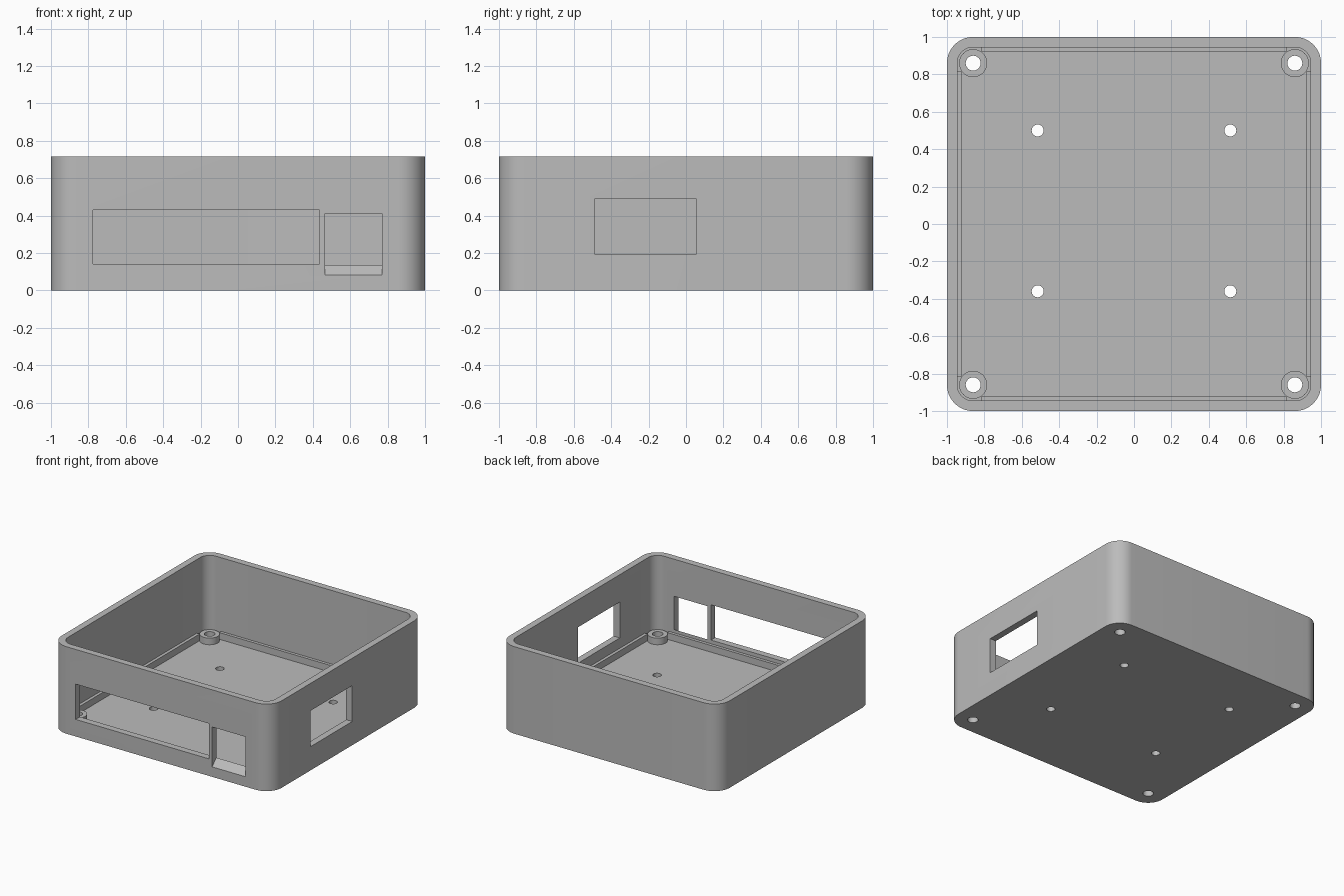
import bpy, bmesh, math

if "Cube" in bpy.data.objects:
    bpy.data.objects.remove(bpy.data.objects["Cube"], do_unlink=True)

HEIGHT, WALL, FLOOR, RIM_R = 0.715, 0.055, 0.055, 0.14
POST, POST_TOP = 0.86, 0.11
SIGNS = [(-1, -1), (1, -1), (1, 1), (-1, 1)]

grey = bpy.data.materials.new("plain grey")
grey.use_nodes = True
colour = (0.5, 0.5, 0.5, 1)
grey.diffuse_color = colour
grey.node_tree.nodes["Principled BSDF"].inputs["Base Color"].default_value = colour


def prism(name, points, offset):
    """Extrude a closed 3D outline along an offset."""
    bm = bmesh.new()
    face = bm.faces.new([bm.verts.new(p) for p in points])
    out = bmesh.ops.extrude_face_region(bm, geom=[face])
    moved = [v for v in out["geom"] if isinstance(v, bmesh.types.BMVert)]
    bmesh.ops.translate(bm, verts=moved, vec=offset)
    bmesh.ops.recalc_face_normals(bm, faces=bm.faces)
    mesh = bpy.data.meshes.new(name)
    bm.to_mesh(mesh)
    bm.free()
    mesh.materials.append(grey)
    obj = bpy.data.objects.new(name, mesh)
    bpy.context.collection.objects.link(obj)
    return obj


def rounded(name, half, radius, z0, z1, steps=12):
    pts = []
    for i, (sx, sy) in enumerate(SIGNS):
        for k in range(steps + 1):
            a = math.pi + (i + k / steps) * math.pi / 2
            pts.append((sx * (half - radius) + radius * math.cos(a),
                        sy * (half - radius) + radius * math.sin(a), z0))
    return prism(name, pts, (0, 0, z1 - z0))


def cylinder(name, x, y, r, z0, z1, n=32):
    ring = [(x + r * math.cos(k * math.tau / n), y + r * math.sin(k * math.tau / n), z0)
            for k in range(n)]
    return prism(name, ring, (0, 0, z1 - z0))


def box(name, x0, x1, y0, y1, z0, z1):
    return prism(name, [(x0, y0, z0), (x1, y0, z0), (x1, y1, z0), (x0, y1, z0)],
                 (0, 0, z1 - z0))


def cut(obj, cutter, remove=True):
    mod = obj.modifiers.new("cut", 'BOOLEAN')
    mod.operation, mod.solver, mod.object = 'DIFFERENCE', 'EXACT', cutter
    bpy.context.view_layer.objects.active = obj
    bpy.ops.object.modifier_apply(modifier=mod.name)
    if remove:
        bpy.data.objects.remove(cutter, do_unlink=True)


def smooth(obj):
    bpy.ops.object.select_all(action='DESELECT')
    obj.select_set(True)
    bpy.context.view_layer.objects.active = obj
    bpy.ops.object.shade_smooth_by_angle(angle=math.radians(30))


# Open tray
tray = rounded("tray", 1, RIM_R, 0, HEIGHT)
cut(tray, rounded("cavity_cutter", 1 - WALL, RIM_R - WALL, FLOOR, 1))

# Wall openings: wide front slot, front port with sloped sill, side port
cut(tray, box("slot_cutter", -0.775, 0.435, -1.1, -0.9, 0.14, 0.43))
sill = [(0.465, -1.05, 0.032), (0.465, -0.9, 0.182), (0.465, -0.9, 0.41), (0.465, -1.05, 0.41)]
cut(tray, prism("port_cutter", sill, (0.305, 0, 0)))
cut(tray, box("side_cutter", 0.9, 1.1, -0.49, 0.055, 0.195, 0.49))

# Floor mounting holes
for x in (-0.515, 0.515):
    for y in (-0.36, 0.5):
        cut(tray, cylinder("hole_cutter", x, y, 0.032, -0.1, 0.2))

# Corner screw posts, drilled through the floor
for i, (sx, sy) in enumerate(SIGNS):
    drill = cylinder("drill_cutter", sx * POST, sy * POST, 0.04, -0.1, 0.3)
    post = cylinder(f"screw_post_{i + 1}", sx * POST, sy * POST, 0.075, FLOOR - 0.01, POST_TOP)
    cut(post, drill, remove=False)
    cut(tray, drill)
    smooth(post)
smooth(tray)

# Ledge strips along the foot of each wall
inner, outer, end = 0.92, 1 - WALL + 0.005, 0.815
for s, back, left in ((-1, "front", "right"), (1, "back", "left")):
    a, b = sorted((s * inner, s * outer))
    box(f"{back}_ledge", -end, end, a, b, FLOOR - 0.005, POST_TOP)
    box(f"{left}_ledge", a, b, -end, end, FLOOR - 0.005, POST_TOP)
